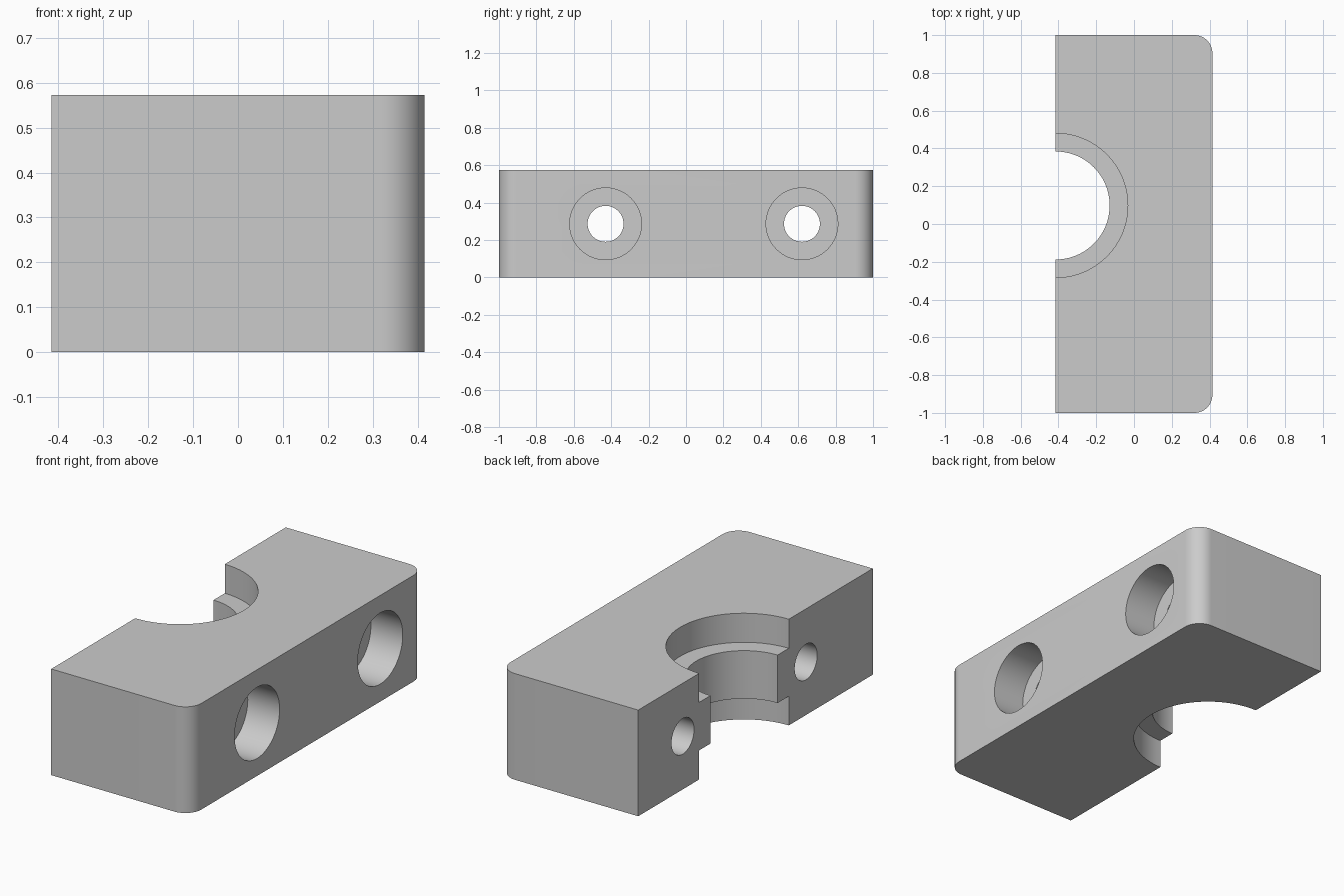
import bpy
import bmesh
from math import pi, cos, sin, radians
from mathutils import Matrix, Vector

cube = bpy.data.objects.get("Cube")
if cube:
    bpy.data.objects.remove(cube, do_unlink=True)

HALF_W, HALF_L, HEIGHT = 0.415, 1.0, 0.573
CORNER = 0.095
BORE_Y = 0.098
MID_Z = HEIGHT / 2

grey = bpy.data.materials.new("plain grey")
grey.use_nodes = True
colour = (0.6, 0.6, 0.6, 1)
grey.diffuse_color = colour
grey.node_tree.nodes["Principled BSDF"].inputs["Base Color"].default_value = colour


def make_object(name, bm):
    mesh = bpy.data.meshes.new(name)
    bmesh.ops.recalc_face_normals(bm, faces=bm.faces)
    bm.to_mesh(mesh)
    bm.free()
    mesh.materials.append(grey)
    obj = bpy.data.objects.new(name, mesh)
    bpy.context.collection.objects.link(obj)
    return obj


def cylinder(name, start, end, radius, sides=96):
    """Closed cylinder between two points."""
    start, end = Vector(start), Vector(end)
    axis = end - start
    turn = axis.to_track_quat('Z', 'Y').to_matrix().to_4x4()
    bm = bmesh.new()
    bmesh.ops.create_cone(bm, cap_ends=True, segments=sides, radius1=radius,
                          radius2=radius, depth=axis.length,
                          matrix=Matrix.Translation((start + end) / 2) @ turn)
    obj = make_object(name, bm)
    obj.hide_render = True
    return obj


# Block outline, with the two +x corners rounded
outline = [(-HALF_W, HALF_L), (-HALF_W, -HALF_L)]
for side, first in ((-1, -pi / 2), (1, 0)):
    for i in range(17):
        a = first + i / 16 * pi / 2
        outline.append((HALF_W - CORNER + CORNER * cos(a),
                        side * (HALF_L - CORNER) + CORNER * sin(a)))
bm = bmesh.new()
base = bm.faces.new([bm.verts.new((x, y, 0)) for x, y in outline])
top = bmesh.ops.extrude_face_region(bm, geom=[base])["geom"]
bmesh.ops.translate(bm, vec=(0, 0, HEIGHT),
                    verts=[v for v in top if isinstance(v, bmesh.types.BMVert)])
block = make_object("clamp_block", bm)

# Half-round bore, with a wider recess above and below the middle ridge
cutters = []
for name, low, high, radius in (("bore_cutter", -0.2, 0.8, 0.286),
                                ("lower_recess_cutter", -0.1, 0.157, 0.382),
                                ("upper_recess_cutter", HEIGHT - 0.157, 0.7, 0.382)):
    cutters.append(cylinder(name, (-HALF_W, BORE_Y, low),
                            (-HALF_W, BORE_Y, high), radius))

# Two counterbored bolt holes along x
for name, y in (("front", -0.43), ("back", 0.62)):
    cutters.append(cylinder(name + "_bolt_hole_cutter", (-0.6, y, MID_Z),
                            (0.6, y, MID_Z), 0.096, 64))
    cutters.append(cylinder(name + "_counterbore_cutter", (HALF_W - 0.19, y, MID_Z),
                            (0.6, y, MID_Z), 0.192, 64))

# Cut, apply and clear away the cutters
bpy.ops.object.select_all(action='DESELECT')
block.select_set(True)
bpy.context.view_layer.objects.active = block
for cutter in cutters:
    mod = block.modifiers.new(cutter.name, 'BOOLEAN')
    mod.operation = 'DIFFERENCE'
    mod.solver = 'EXACT'
    mod.object = cutter
    bpy.ops.object.modifier_apply(modifier=mod.name)
for cutter in cutters:
    bpy.data.objects.remove(cutter, do_unlink=True)

bpy.ops.object.shade_smooth_by_angle(angle=radians(30))
